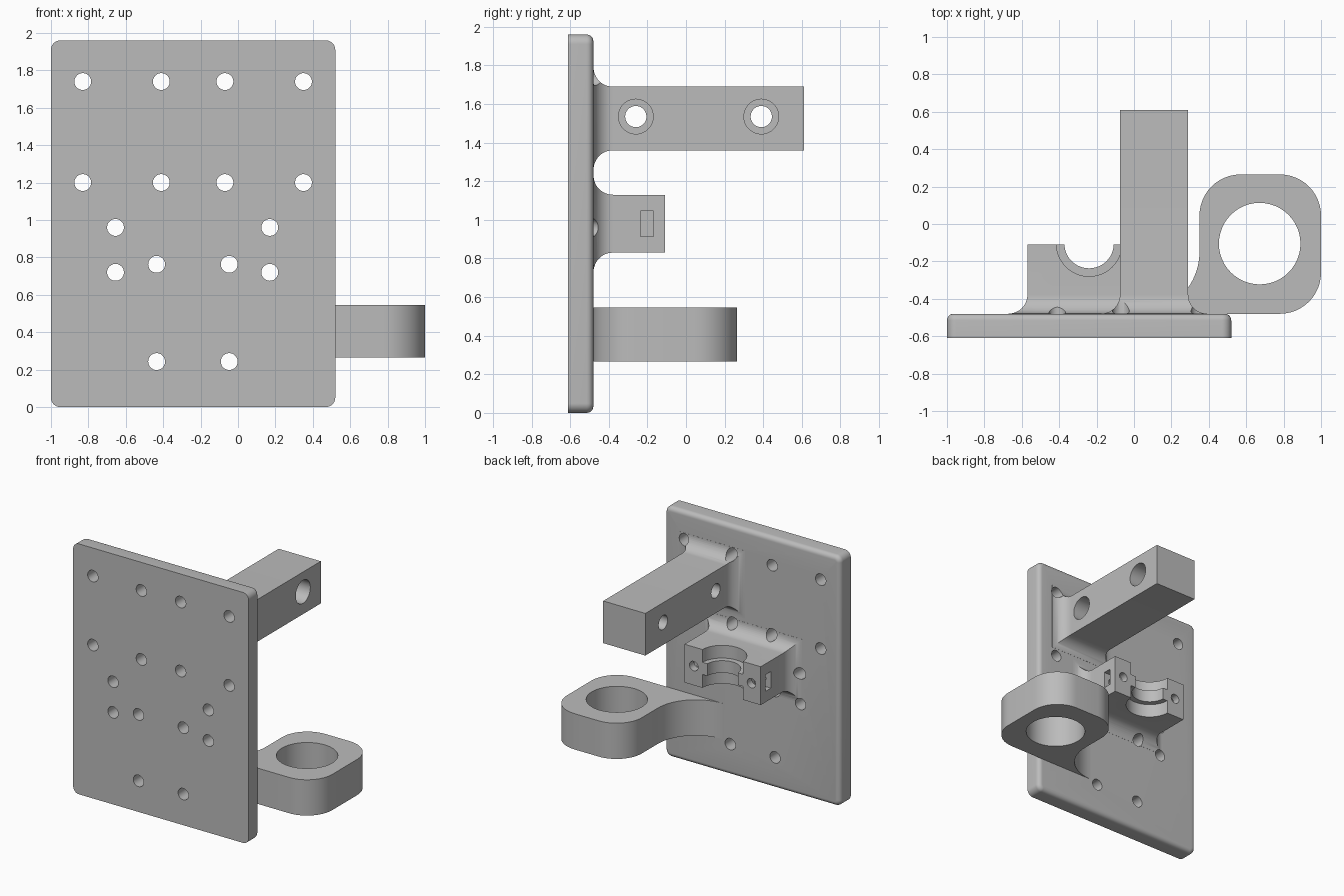
import bpy
import bmesh
from math import sin, cos, pi, radians

old = bpy.data.objects.get("Cube")
if old:
    bpy.data.objects.remove(old, do_unlink=True)

grey = bpy.data.materials.new("plain grey")
grey.use_nodes = True
colour = (0.5, 0.5, 0.5, 1)
grey.diffuse_color = colour
grey.node_tree.nodes["Principled BSDF"].inputs["Base Color"].default_value = colour

BACK = -0.48      # rear face of the plate
ROOT = -0.51      # depth to which parts are sunk in the plate
FLARE = 0.1       # fillet radius where parts meet the plate


def arc(cx, cy, r, start, end, n=12):
    angles = [radians(start + (end - start) * i / n) for i in range(n + 1)]
    return [(cx + r * cos(a), cy + r * sin(a)) for a in angles]


def circle(cx, cy, r):
    return arc(cx, cy, r, 0, 360, 48)[:-1]


def rect(x0, x1, y0, y1):
    return [(x0, y0), (x1, y0), (x1, y1), (x0, y1)]


def round_rect(x0, x1, y0, y1, r):
    return (arc(x0 + r, y0 + r, r, 180, 270) + arc(x1 - r, y0 + r, r, 270, 360)
            + arc(x1 - r, y1 - r, r, 0, 90) + arc(x0 + r, y1 - r, r, 90, 180))


def build(name, axis, *lofts):
    """Each loft is a list of (position along axis, outline) sections."""
    place = {"x": lambda p, d: (d, p[0], p[1]),
             "y": lambda p, d: (p[0], d, p[1]),
             "z": lambda p, d: (p[0], p[1], d)}[axis]
    bm = bmesh.new()
    for sections in lofts:
        rings = [[bm.verts.new(place(p, d)) for p in outline] for d, outline in sections]
        for a, b in zip(rings, rings[1:]):
            for i in range(len(a)):
                j = (i + 1) % len(a)
                bm.faces.new((a[i], a[j], b[j], b[i]))
        bm.faces.new(rings[0])
        bm.faces.new(rings[-1])
    bmesh.ops.recalc_face_normals(bm, faces=bm.faces)
    mesh = bpy.data.meshes.new(name)
    bm.to_mesh(mesh)
    bm.free()
    mesh.materials.append(grey)
    obj = bpy.data.objects.new(name, mesh)
    bpy.context.collection.objects.link(obj)
    return obj


def select(obj):
    bpy.ops.object.select_all(action="DESELECT")
    obj.select_set(True)
    bpy.context.view_layer.objects.active = obj


def cut(obj, *cutters):
    select(obj)
    for cutter in cutters:
        cutter.hide_render = True
        mod = obj.modifiers.new("cut", "BOOLEAN")
        mod.operation = "DIFFERENCE"
        mod.solver = "EXACT"
        mod.object = cutter
        bpy.ops.object.modifier_apply(modifier=mod.name)


def flared_bar(name, x0, x1, z0, z1, end):
    """Bar along y whose root spreads onto the plate in a concave fillet."""
    sections = [(ROOT, rect(x0 - FLARE, x1 + FLARE, z0 - FLARE, z1 + FLARE))]
    steps = 12
    for i in range(steps + 1):
        a = pi / 2 * i / steps
        g = FLARE * (1 - sin(a))
        y = BACK + 0.001 + FLARE * (1 - cos(a))
        sections.append((y, rect(x0 - g, x1 + g, z0 - g, z1 + g)))
    sections.append((end, rect(x0, x1, z0, z1)))
    return build(name, "y", sections)


# Mounting plate with rounded rear edge
edge = 0.035
sections = [(-0.61, round_rect(-1, 0.52, 0, 1.96, 0.05))]
for i in range(7):
    a = pi / 2 * i / 6
    d = edge * (1 - cos(a))
    sections.append((BACK - edge + edge * sin(a),
                     round_rect(-1 + d, 0.52 - d, d, 1.96 - d, 0.05 - d)))
plate = build("mounting_plate", "y", sections)

# Long arm with two counterbored cross holes
arm = flared_bar("upper_arm", -0.075, 0.29, 1.36, 1.69, 0.61)
bores = build("arm_bores", "x", *[
    [(-0.2, circle(y, 1.535, 0.055)), (0.1, circle(y, 1.535, 0.055)),
     (0.1, circle(y, 1.535, 0.09)), (0.4, circle(y, 1.535, 0.09))]
    for y in (-0.26, 0.39)])

# Clamp block with stepped half-round seat, screw holes and nut slots
mid = -0.24
block = flared_bar("clamp_block", mid - 0.33, mid + 0.33, 0.83, 1.13, -0.11)
wide, narrow = circle(mid, -0.105, 0.175), circle(mid, -0.105, 0.132)
seat = build("seat_cutter", "z", [(0.7, wide), (0.935, wide), (0.935, narrow),
                                  (1.03, narrow), (1.03, wide), (1.3, wide)])
screws = build("screw_cutter", "y", *[
    [(-0.34, circle(mid + s * 0.25, 0.98, 0.037)), (0, circle(mid + s * 0.25, 0.98, 0.037))]
    for s in (-1, 1)])
slot = rect(-0.235, -0.168, 0.915, 1.045)
nuts = build("nut_cutter", "x", *[
    [(mid + s * 0.19, slot), (mid + s * 0.4, slot)] for s in (-1, 1)])

# Side ring: rounded square eye blending into the plate
outline = ([(0.0, ROOT), (0.47, ROOT), (0.48, BACK)]
           + arc(0.78, -0.26, 0.22, 270, 360) + arc(0.78, 0.045, 0.22, 0, 90)
           + arc(0.57, 0.045, 0.22, 90, 180) + arc(0.02, -0.149, 0.33, 0, -90, 20))
ring = build("side_ring", "z", [(0.265, outline), (0.545, outline)])
eye = circle(0.672, -0.105, 0.218)
eye_cutter = build("eye_cutter", "z", [(0.1, eye), (0.7, eye)])

# Screw holes through the plate and the fillets behind it
spots = [(x, z) for x in (-0.83, -0.41, -0.07, 0.35) for z in (1.74, 1.2)]
spots += [(x, z) for x in (-0.655, 0.17) for z in (0.96, 0.72)]
spots += [(x, z) for x in (-0.435, -0.047) for z in (0.763, 0.243)]
holes = build("plate_hole_cutter", "y", *[
    [(-0.7, circle(x, z, 0.045)), (-0.3, circle(x, z, 0.045))] for x, z in spots])

cut(plate, holes)
cut(arm, holes, bores)
cut(block, holes, seat, screws, nuts)
cut(ring, eye_cutter)

for cutter in (holes, bores, seat, screws, nuts, eye_cutter):
    bpy.data.objects.remove(cutter, do_unlink=True)
for part in (plate, arm, block, ring):
    select(part)
    bpy.ops.object.shade_smooth_by_angle(angle=radians(30))
